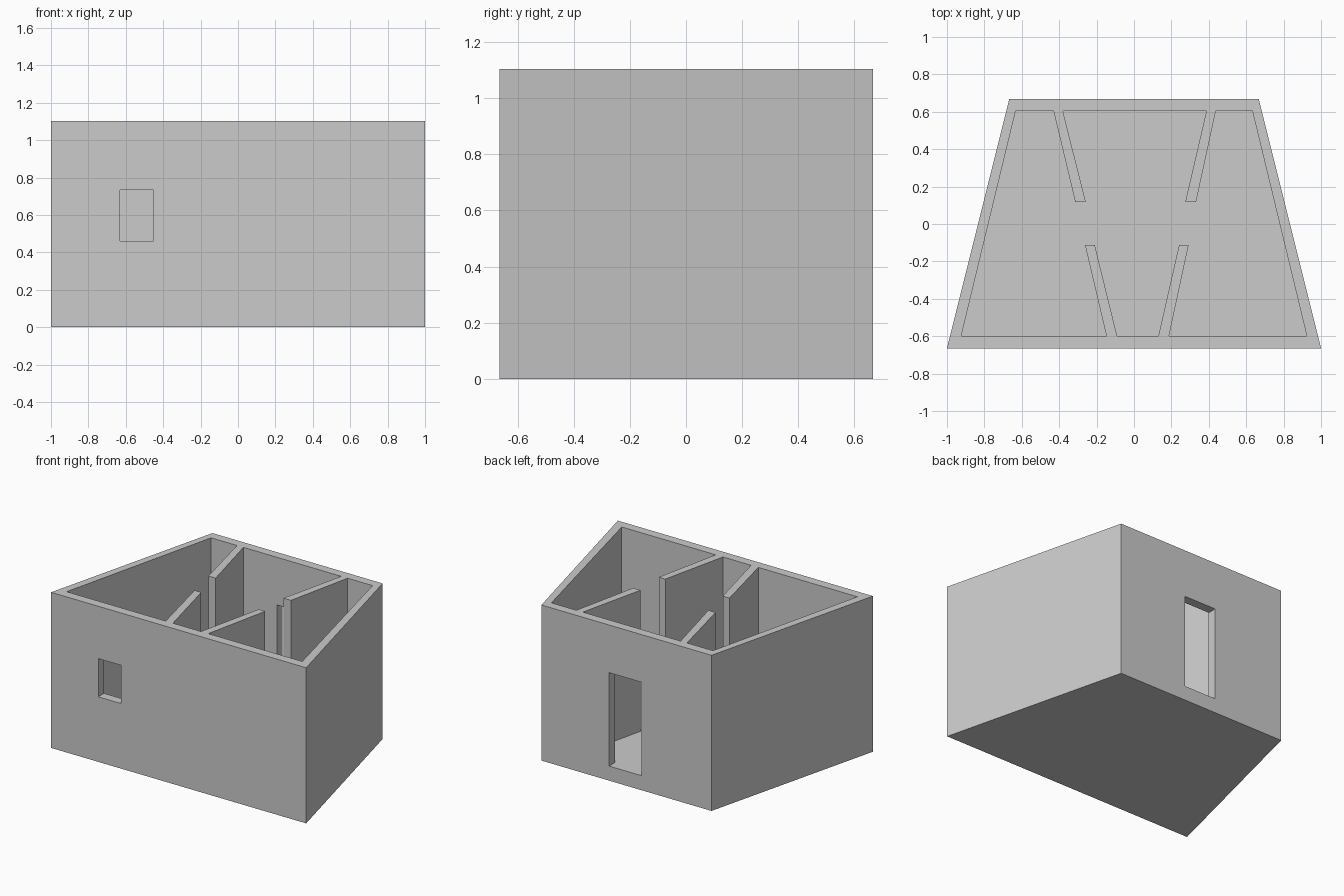
import bpy, bmesh

if "Cube" in bpy.data.objects:
    bpy.data.objects.remove(bpy.data.objects["Cube"])

FLOOR, TOP = 0.103, 1.103


def prism(name, outline, z0, z1):
    """Extrude a plan outline between two heights."""
    bm = bmesh.new()
    face = bm.faces.new([bm.verts.new((x, y, z0)) for x, y in outline])
    ext = bmesh.ops.extrude_face_region(bm, geom=[face])
    verts = [v for v in ext["geom"] if isinstance(v, bmesh.types.BMVert)]
    bmesh.ops.translate(bm, verts=verts, vec=(0, 0, z1 - z0))
    bmesh.ops.recalc_face_normals(bm, faces=bm.faces)
    mesh = bpy.data.meshes.new(name)
    bm.to_mesh(mesh)
    bm.free()
    obj = bpy.data.objects.new(name, mesh)
    bpy.context.collection.objects.link(obj)
    return obj


def rect(x0, x1, y0, y1):
    return [(x0, y0), (x1, y0), (x1, y1), (x0, y1)]


def cut(target, cutter):
    mod = target.modifiers.new(cutter.name, 'BOOLEAN')
    mod.operation = 'DIFFERENCE'
    mod.solver = 'EXACT'
    mod.object = cutter
    cutter.hide_render = True
    cutter.hide_viewport = True


# Trapezoid floor slab and wall block
plan = [(-1, -0.665), (1, -0.665), (0.667, 0.667), (-0.667, 0.667)]
prism("floor_slab", plan, 0, FLOOR)
walls = prism("walls", plan, FLOOR, TOP)

# Interior space: its outline wraps round the four slanted partitions
interior = [
    (-0.924, -0.6),
    (-0.147, -0.6), (-0.262, -0.112), (-0.21, -0.112), (-0.09, -0.6),
    (0.13, -0.6), (0.241, -0.112), (0.292, -0.112), (0.187, -0.6),
    (0.924, -0.6), (0.633, 0.603),
    (0.437, 0.603), (0.332, 0.118), (0.274, 0.118), (0.387, 0.603),
    (-0.38, 0.603), (-0.258, 0.118), (-0.314, 0.118), (-0.43, 0.603),
    (-0.633, 0.603),
]
cut(walls, prism("interior_cutter", interior, -0.1, 1.3))

# Front window and back doorway
cut(walls, prism("window_cutter", rect(-0.63, -0.453, -0.8, -0.55), 0.461, 0.732))
cut(walls, prism("door_cutter", rect(-0.117, 0.136, 0.55, 0.8), 0, 0.765))
